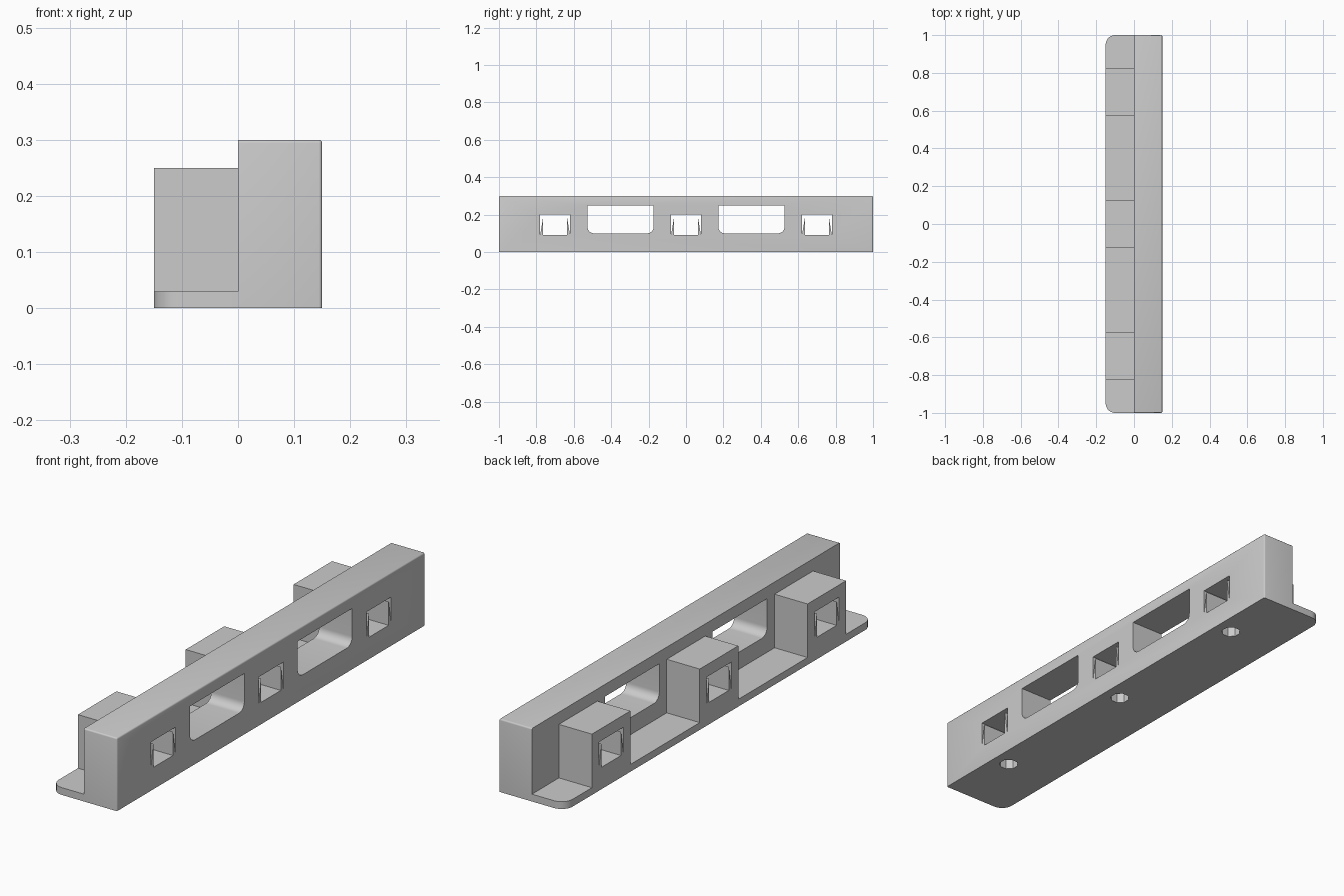
import bpy
import bmesh
import math
from mathutils import Vector

cube = bpy.data.objects.get("Cube")
if cube:
    bpy.data.objects.remove(cube, do_unlink=True)

grey = bpy.data.materials.new("light grey")
grey.use_nodes = True
colour = (0.6, 0.6, 0.6, 1)
grey.diffuse_color = colour
grey.node_tree.nodes["Principled BSDF"].inputs["Base Color"].default_value = colour

STATIONS = (-0.7, 0, 0.7)
X, Y, Z = Vector((1, 0, 0)), Vector((0, 1, 0)), Vector((0, 0, 1))


def prism(name, points, direction, bevel_rule=None, radius=0.0, segments=6):
    """Extrude a closed outline and optionally round the edges chosen by a rule."""
    bm = bmesh.new()
    face = bm.faces.new([bm.verts.new(p) for p in points])
    ext = bmesh.ops.extrude_face_region(bm, geom=[face])
    bmesh.ops.translate(bm, vec=direction,
                        verts=[v for v in ext["geom"] if isinstance(v, bmesh.types.BMVert)])
    bmesh.ops.recalc_face_normals(bm, faces=bm.faces[:])
    if bevel_rule:
        edges = [e for e in bm.edges if bevel_rule(e.verts[0].co, e.verts[1].co)]
        bmesh.ops.bevel(bm, geom=edges, offset=radius, offset_type='OFFSET',
                        segments=segments, profile=0.5, affect='EDGES')
    mesh = bpy.data.meshes.new(name)
    bm.to_mesh(mesh)
    bm.free()
    mesh.materials.append(grey)
    obj = bpy.data.objects.new(name, mesh)
    bpy.context.collection.objects.link(obj)
    return obj


def box(name, lo, hi, **kw):
    (x0, y0, z0), (x1, y1, z1) = lo, hi
    outline = [(x0, y0, z0), (x1, y0, z0), (x1, y1, z0), (x0, y1, z0)]
    return prism(name, outline, Z * (z1 - z0), **kw)


def cut(obj, cutter):
    mod = obj.modifiers.new("cut", 'BOOLEAN')
    mod.operation, mod.solver, mod.object = 'DIFFERENCE', 'EXACT', cutter
    bpy.context.view_layer.objects.active = obj
    bpy.ops.object.modifier_apply(modifier=mod.name)


def both(a, b, test):
    return test(a) and test(b)


# Upright bar, softened along its outer edges
bar = box("upright_bar", (0, -1, 0), (0.15, 1, 0.3), radius=0.006, segments=3,
          bevel_rule=lambda a, b: both(a, b, lambda v: v.x > 0.1)
          and not both(a, b, lambda v: v.z < 0.1)
          or both(a, b, lambda v: v.z > 0.2) and abs(a.y - b.y) < 0.01)

# Thin foot with rounded outer corners
foot = box("foot_flange", (-0.15, -1, 0), (0, 1, 0.03), radius=0.05, segments=8,
           bevel_rule=lambda a, b: both(a, b, lambda v: v.x < -0.1) and abs(a.y - b.y) < 0.01)

# Rear blocks
blocks = [box("rear_block", (-0.15, y - 0.125, 0.03), (0, y + 0.125, 0.25)) for y in STATIONS]

# Windows with rounded lower corners
for y in (-0.35, 0.35):
    window = box("window_cutter", (-0.05, y - 0.177, 0.1), (0.2, y + 0.177, 0.25),
                 radius=0.035, segments=8,
                 bevel_rule=lambda a, b: both(a, b, lambda v: v.z < 0.2) and abs(a.y - b.y) < 0.01)
    cut(bar, window)
    bpy.data.objects.remove(window, do_unlink=True)

# Strap slots through bar and block, and blind screw holes underneath
for y, block in zip(STATIONS, blocks):
    right = [(0.08, 0.09), (0.08, 0.2)]
    inner = [(0.064, 0.187), (0.064, 0.09)]
    half = inner[::-1] + right
    outline = half + [(-a, b) for a, b in half[::-1]]
    slot = prism("slot_cutter", [(-0.2, y + a, b) for a, b in outline], X * 0.4)
    cut(bar, slot)
    cut(block, slot)
    ring = [math.tau * (i + 0.5) / 8 for i in range(8)]
    hole = prism("hole_cutter", [(0.075 + 0.038 * math.cos(t), y + 0.038 * math.sin(t), -0.05)
                                 for t in ring], Z * 0.12)
    cut(bar, hole)
    for cutter in (slot, hole):
        bpy.data.objects.remove(cutter, do_unlink=True)

# Smooth the rounded parts only
for obj in [bar, foot] + blocks:
    bpy.ops.object.select_all(action='DESELECT')
    obj.select_set(True)
    bpy.context.view_layer.objects.active = obj
    bpy.ops.object.shade_smooth_by_angle(angle=math.radians(35))
